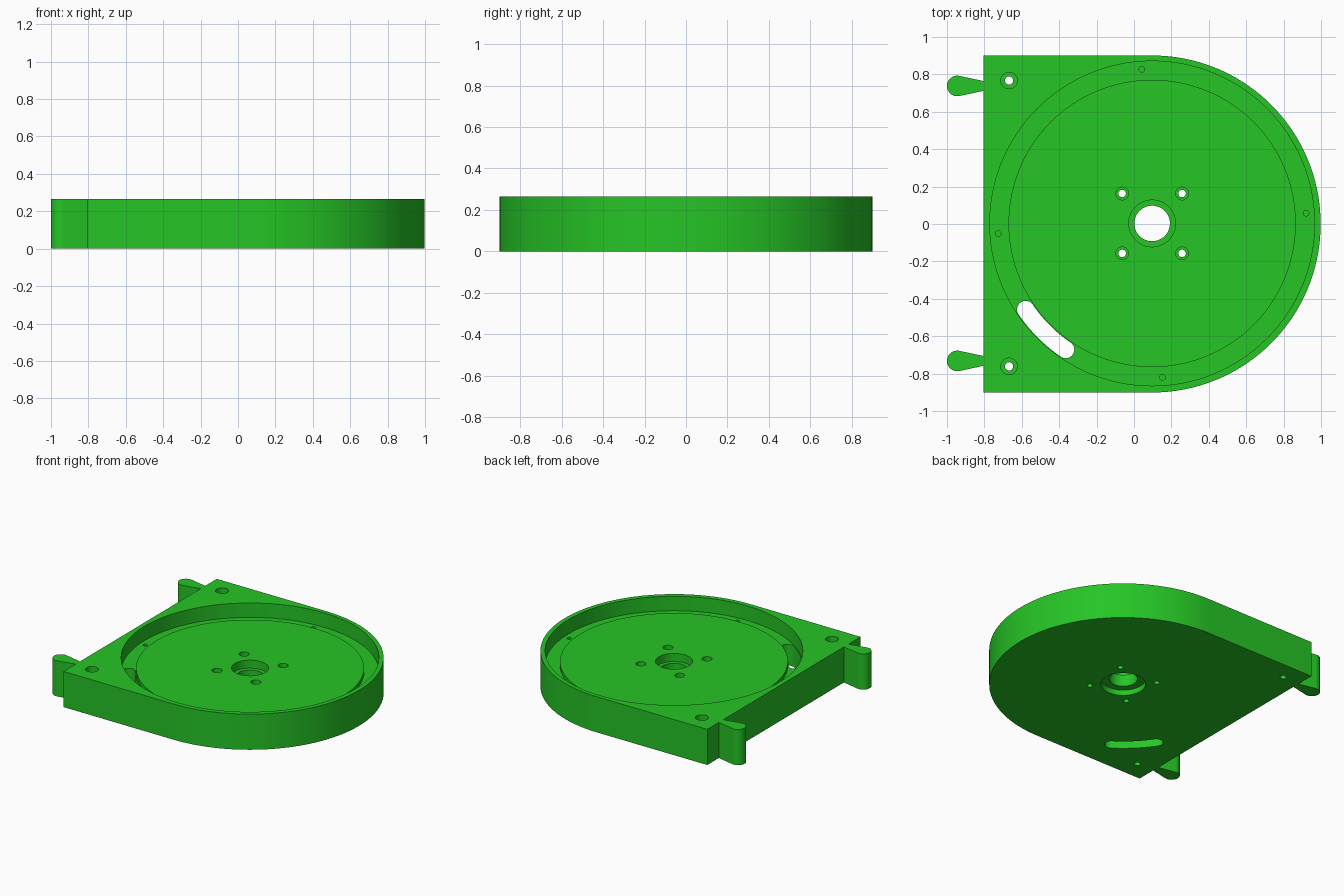
import bpy, bmesh, math
from mathutils import Vector

if "Cube" in bpy.data.objects:
    bpy.data.objects.remove(bpy.data.objects["Cube"])

H = 0.265                # overall height
CX, CY = 0.097, 0.003    # turntable axis
R = 0.903                # outer radius of the round end
RING, DISC = 0.158, 0.187  # floor heights inside the pocket

green = bpy.data.materials.new("green")
green.diffuse_color = (0.019, 0.56, 0.019, 1)
green.use_nodes = True
green.node_tree.nodes["Principled BSDF"].inputs["Base Color"].default_value = green.diffuse_color


def finish(bm, name):
    bmesh.ops.remove_doubles(bm, verts=bm.verts, dist=1e-5)
    bmesh.ops.recalc_face_normals(bm, faces=bm.faces)
    me = bpy.data.meshes.new(name)
    bm.to_mesh(me)
    bm.free()
    ob = bpy.data.objects.new(name, me)
    bpy.context.collection.objects.link(ob)
    me.materials.append(green)
    return ob


def prism(name, pts, z0, z1):
    """Extrude a plan outline between two heights."""
    bm = bmesh.new()
    face = bm.faces.new([bm.verts.new((x, y, z0)) for x, y in pts])
    ext = bmesh.ops.extrude_face_region(bm, geom=[face])["geom"]
    top = [v for v in ext if isinstance(v, bmesh.types.BMVert)]
    bmesh.ops.translate(bm, verts=top, vec=(0, 0, z1 - z0))
    return finish(bm, name)


def lathe(name, profile, x, y, steps):
    """Revolve a (radius, z) profile around a vertical axis."""
    bm = bmesh.new()
    vs = [bm.verts.new((x + r, y, z)) for r, z in profile]
    es = [bm.edges.new((a, b)) for a, b in zip(vs, vs[1:])]
    bmesh.ops.spin(bm, geom=vs + es, cent=(x, y, 0), axis=(0, 0, 1),
                   angle=math.tau, steps=steps, use_duplicate=False)
    return finish(bm, name)


def arc(cx, cy, r, a0, a1, n):
    return [(cx + r * math.cos(math.radians(a0 + (a1 - a0) * i / n)),
             cy + r * math.sin(math.radians(a0 + (a1 - a0) * i / n)))
            for i in range(n + 1)]


def cut(target, cutter):
    mod = target.modifiers.new("cut", "BOOLEAN")
    mod.operation, mod.solver, mod.object = "DIFFERENCE", "EXACT", cutter
    bpy.context.view_layer.objects.active = target
    bpy.ops.object.modifier_apply(modifier=mod.name)
    bpy.data.objects.remove(cutter)


def stepped_hole(x, y, r_hole, r_top, z_step):
    return lathe("hole_cutter", [(0, -0.1), (r_hole, -0.1), (r_hole, z_step),
                                 (r_top, z_step), (r_top, 0.4), (0, 0.4)], x, y, 32)


def smooth(ob):
    bpy.ops.object.select_all(action="DESELECT")
    ob.select_set(True)
    bpy.context.view_layer.objects.active = ob
    bpy.ops.object.shade_smooth_by_angle(angle=math.radians(30))


# Housing: square at the left, half round at the right
housing = prism("housing", [(-0.805, R - 0.003), (-0.805, -R + 0.003)]
                + arc(CX, 0, R - 0.002, -90, 90, 72), 0, H)

# Round pocket with a lower ring around a raised disc
cut(housing, lathe("pocket_cutter", [(0, DISC), (0.768, DISC), (0.768, RING),
                                     (0.868, RING), (0.868, 0.4), (0, 0.4)], CX, CY, 128))

# Hub bore, recessed from above and from below
cut(housing, lathe("hub_cutter", [(0, -0.1), (0.15, -0.1), (0.15, 0.04), (0.095, 0.04),
                                  (0.095, 0.127), (0.125, 0.127), (0.125, 0.4), (0, 0.4)],
                   CX, CY, 64))

# Countersunk screw holes around the hub and in the square corners
for s in (-1, 1):
    for t in (-1, 1):
        cut(housing, stepped_hole(CX + s * 0.16, CY + t * 0.16, 0.02, 0.034, 0.14))
    cut(housing, stepped_hole(-0.668, CY + s * 0.764, 0.022, 0.044, 0.21))

# Small blind holes in the ring
for k in range(4):
    a = math.radians(93.8 + 90 * k)
    cut(housing, lathe("pin_cutter", [(0, 0.1), (0.015, 0.1), (0.015, 0.4), (0, 0.4)],
                       CX + 0.825 * math.cos(a), CY + 0.825 * math.sin(a), 20))

# Curved slot through the ring
SR, SW, A0, A1 = 0.818, 0.046, 214.2, 235.6
p0, p1 = (arc(CX, CY, SR, a, a, 1)[0] for a in (A0, A1))
slot = (arc(CX, CY, SR + SW, A0, A1, 16) + arc(*p1, SW, A1, A1 + 180, 14)[1:-1]
        + arc(CX, CY, SR - SW, A1, A0, 16) + arc(*p0, SW, A0 + 180, A0 + 360, 14)[1:-1])
cut(housing, prism("slot_cutter", slot, -0.1, 0.4))
smooth(housing)

# Teardrop tabs on the square side
for name, s in (("back_tab", 1), ("front_tab", -1)):
    y = CY + s * 0.735
    outline = arc(-0.945, y, 0.055, 80, 280, 28) + [(-0.803, y - 0.026), (-0.803, y + 0.026)]
    smooth(prism(name, outline, 0, H))
